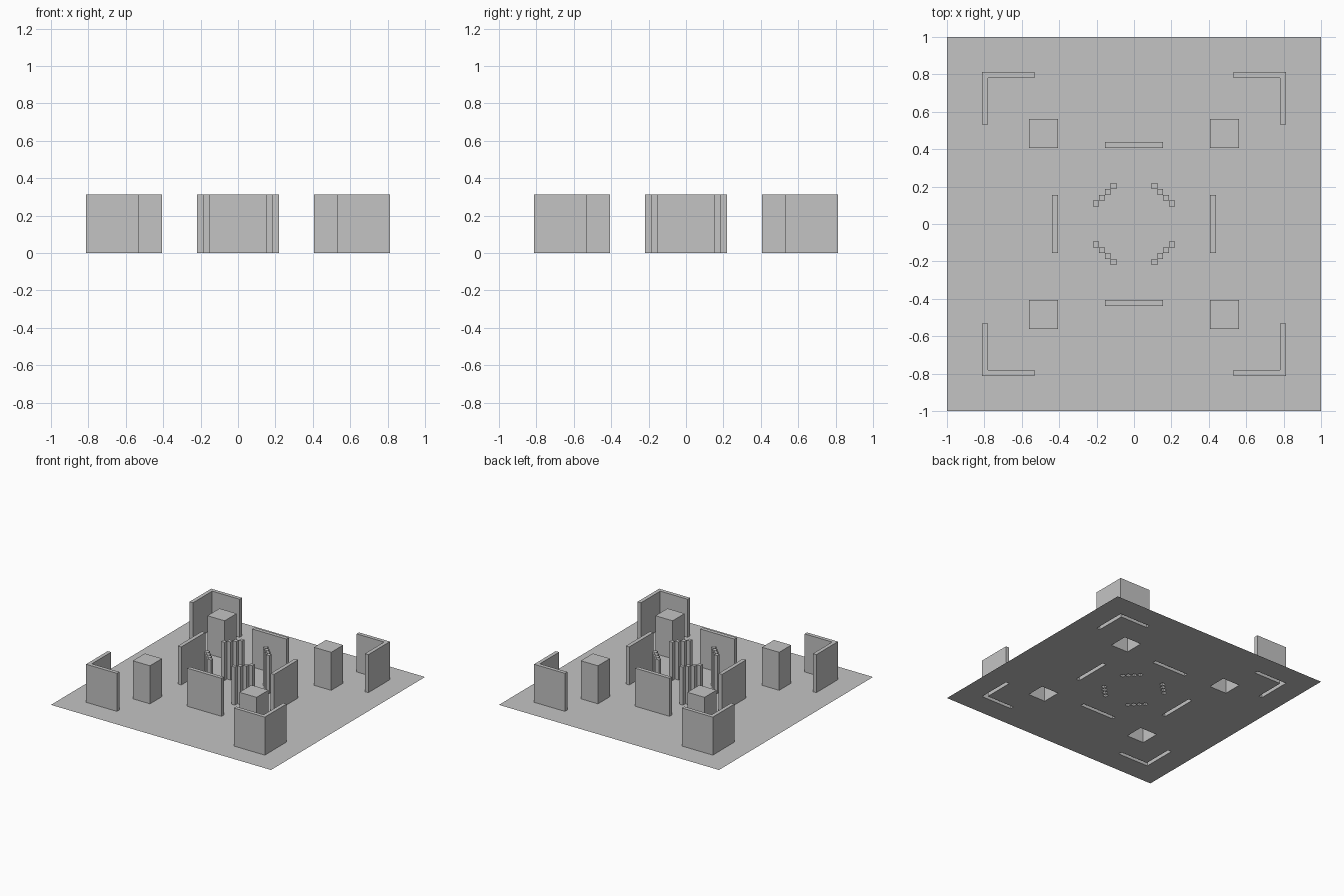
import bpy
import bmesh

if "Cube" in bpy.data.objects:
    bpy.data.objects.remove(bpy.data.objects["Cube"])

U = 1 / 32        # layout unit: the ground is 64 units wide
HEIGHT = 10 * U   # every raised part has the same height

gray = bpy.data.materials.new("plain_gray")
gray.use_nodes = True
gray.diffuse_color = (0.55, 0.55, 0.55, 1)
gray.node_tree.nodes["Principled BSDF"].inputs["Base Color"].default_value = gray.diffuse_color

holes = []        # footprint rectangles left open in the ground


def finish(name, bm):
    mesh = bpy.data.meshes.new(name)
    bm.to_mesh(mesh)
    bm.free()
    mesh.materials.append(gray)
    bpy.context.collection.objects.link(bpy.data.objects.new(name, mesh))


def rect(x0, y0, x1, y1):
    return [(x0, y0), (x1, y0), (x1, y1), (x0, y1)]


def add_hole(points):
    xs, ys = zip(*points)
    holes.append((min(xs), min(ys), max(xs), max(ys)))


def add_shell(bm, points):
    """Raise a footprint into walls and a top, open underneath."""
    area = sum(a[0] * b[1] - b[0] * a[1] for a, b in zip(points, points[1:] + points[:1]))
    if area < 0:
        points = points[::-1]
    low = [bm.verts.new((x * U, y * U, 0)) for x, y in points]
    high = [bm.verts.new((x * U, y * U, HEIGHT)) for x, y in points]
    bm.faces.new(high)
    for i in range(len(points)):
        j = (i + 1) % len(points)
        bm.faces.new((low[i], low[j], high[j], high[i]))


def shell_part(name, outlines, hole_rects=None):
    bm = bmesh.new()
    for outline in outlines:
        add_shell(bm, outline)
    for hole in hole_rects or outlines:
        add_hole(hole)
    finish(name, bm)


# Parts repeated in the four quadrants
for sx, side in ((1, "left"), (-1, "right")):
    for sy, end in ((1, "back"), (-1, "front")):
        def flip(points):
            return [(sx * x, sy * y) for x, y in points]

        tag = f"{end}_{side}"
        # L-shaped corner wall
        corner = [(26, 26), (26, 17), (25, 17), (25, 25), (17, 25), (17, 26)]
        shell_part(f"corner_wall_{tag}", [flip(corner)],
                   [flip(rect(17, 25, 26, 26)), flip(rect(25, 17, 26, 25))])
        # Square pillar
        shell_part(f"pillar_{tag}", [flip(rect(13, 13, 18, 18))])
        # Diagonal row of thin posts around the centre
        shell_part(f"post_row_{tag}",
                   [flip(rect(i, 9 - i, i + 1, 10 - i)) for i in range(3, 7)])

# Straight walls on the four sides
for sign, x_name, y_name in ((1, "left", "back"), (-1, "right", "front")):
    near, far = sorted((13 * sign, 14 * sign))
    shell_part(f"straight_wall_{y_name}", [rect(-5, near, 5, far)])
    shell_part(f"straight_wall_{x_name}", [rect(near, -5, far, 5)])

# Thin ground sheet, open beneath every raised part
xs = sorted({-32, 32} | {h[i] for h in holes for i in (0, 2)})
ys = sorted({-32, 32} | {h[i] for h in holes for i in (1, 3)})
bm = bmesh.new()
grid = {(x, y): bm.verts.new((x * U, y * U, 0)) for x in xs for y in ys}
for x0, x1 in zip(xs, xs[1:]):
    for y0, y1 in zip(ys, ys[1:]):
        if not any(h[0] <= x0 and x1 <= h[2] and h[1] <= y0 and y1 <= h[3] for h in holes):
            bm.faces.new([grid[p] for p in rect(x0, y0, x1, y1)])
loose = [v for v in bm.verts if not v.link_faces]
bmesh.ops.delete(bm, geom=loose, context="VERTS")
finish("ground", bm)
